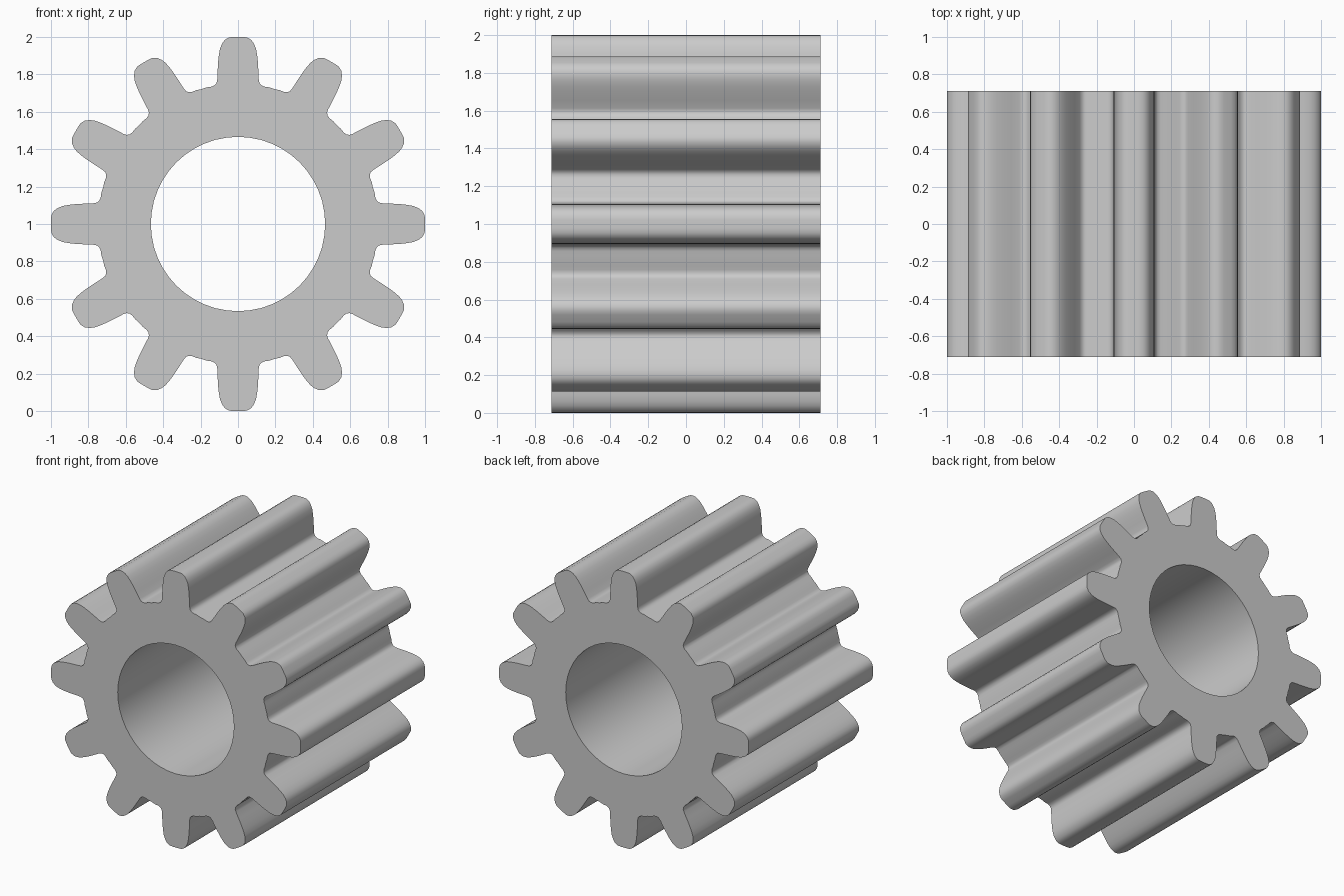
import bpy, bmesh
from math import sin, cos, pi, atan2, radians

if "Cube" in bpy.data.objects:
    bpy.data.objects.remove(bpy.data.objects["Cube"])

TEETH, HALF_WIDTH, BORE = 12, 0.712, 0.466

# Half of one tooth: (sideways offset, radial height) from root to tip
half = [(0.165, 0.731), (0.143, 0.734), (0.126, 0.741), (0.115, 0.753), (0.111, 0.772),
        (0.109, 0.82), (0.106, 0.87), (0.102, 0.905), (0.096, 0.938),
        (0.086, 0.963), (0.070, 0.985), (0.047, 0.998), (0.022, 1.0)]
tooth = [(-x, r) for x, r in half] + [(0, 1.0)] + [(x, r) for x, r in reversed(half)]

# Full outline: the tooth repeated around the axis, with a point mid valley
outline = []
for i in range(TEETH):
    a = 2 * pi * i / TEETH
    for x, r in tooth:
        outline.append((x * cos(a) + r * sin(a), r * cos(a) - x * sin(a)))
    m = a + pi / TEETH
    outline.append((0.747 * sin(m), 0.747 * cos(m)))

# Bore circle, one vertex per outline vertex at even spacing of 48 sides
SIDES = 48
bore = [(BORE * sin(2 * pi * i / SIDES), BORE * cos(2 * pi * i / SIDES)) for i in range(SIDES)]

bm = bmesh.new()


def loop_edges(points):
    vs = [bm.verts.new((x, -HALF_WIDTH, z + 1)) for x, z in points]
    return [bm.edges.new((vs[i], vs[(i + 1) % len(vs)])) for i in range(len(vs))]


# Front face with a hole, then extruded to the back
edges = loop_edges(outline) + loop_edges(bore)
bmesh.ops.triangle_fill(bm, use_beauty=True, use_dissolve=False, edges=edges)
front = list(bm.faces)
res = bmesh.ops.extrude_face_region(bm, geom=front, use_keep_orig=True)
moved = [g for g in res["geom"] if isinstance(g, bmesh.types.BMVert)]
bmesh.ops.translate(bm, verts=moved, vec=(0, 2 * HALF_WIDTH, 0))
bmesh.ops.recalc_face_normals(bm, faces=bm.faces)

mesh = bpy.data.meshes.new("pinion_gear")
bm.to_mesh(mesh)
bm.free()
gear = bpy.data.objects.new("pinion_gear", mesh)
bpy.context.collection.objects.link(gear)

# Smooth flanks with crisp rims
bpy.context.view_layer.objects.active = gear
gear.select_set(True)
bpy.ops.object.shade_smooth_by_angle(angle=radians(35))
